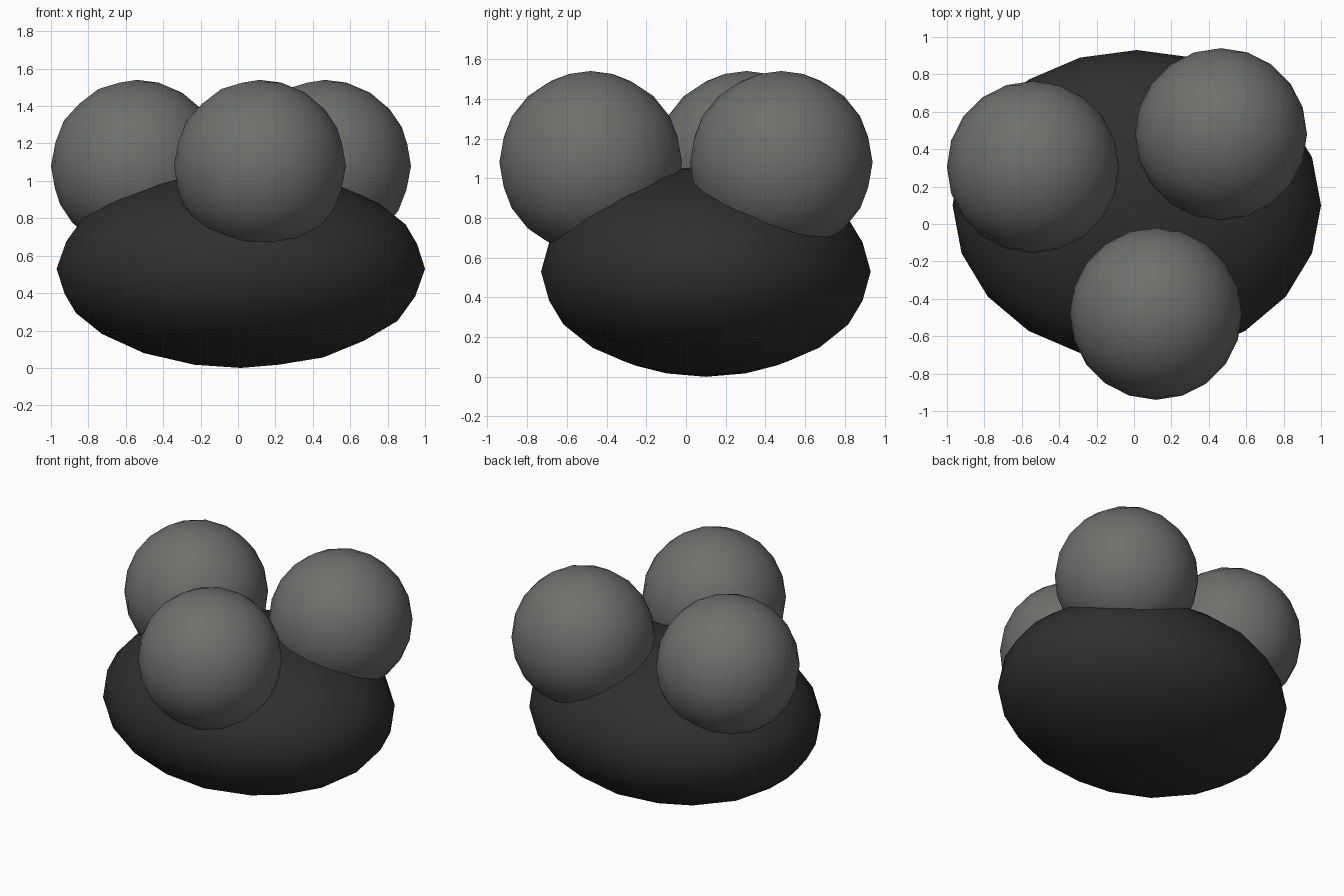
import bpy
import math

if "Cube" in bpy.data.objects:
    bpy.data.objects.remove(bpy.data.objects["Cube"])


def make_material(name, colour):
    mat = bpy.data.materials.new(name)
    mat.diffuse_color = (*colour, 1.0)
    mat.use_nodes = True
    mat.node_tree.nodes["Principled BSDF"].inputs["Base Color"].default_value = mat.diffuse_color
    return mat


def ball(name, centre, radii, mat):
    """Smooth-shaded low-poly icosphere stretched to the given radii."""
    bpy.ops.mesh.primitive_ico_sphere_add(subdivisions=3, radius=1.0, location=centre)
    obj = bpy.context.object
    obj.name = name
    obj.scale = radii
    bpy.ops.object.transform_apply(location=False, rotation=False, scale=True)
    bpy.ops.object.shade_smooth_by_angle(angle=math.radians(60))
    obj.data.materials.append(mat)
    return obj


charcoal = make_material("charcoal", (0.028, 0.028, 0.028))
stone_grey = make_material("stone grey", (0.155, 0.162, 0.150))

# Flattened base
ball("base", (0.015, 0.10, 0.53), (0.985, 0.83, 0.53), charcoal)

# Three balls sunk into the top of the base
R = 0.46
for name, x, y in (("left_ball", -0.54, 0.305),
                   ("back_right_ball", 0.465, 0.48),
                   ("front_ball", 0.117, -0.48)):
    ball(name, (x, y, 1.08), (R, R, R), stone_grey)
